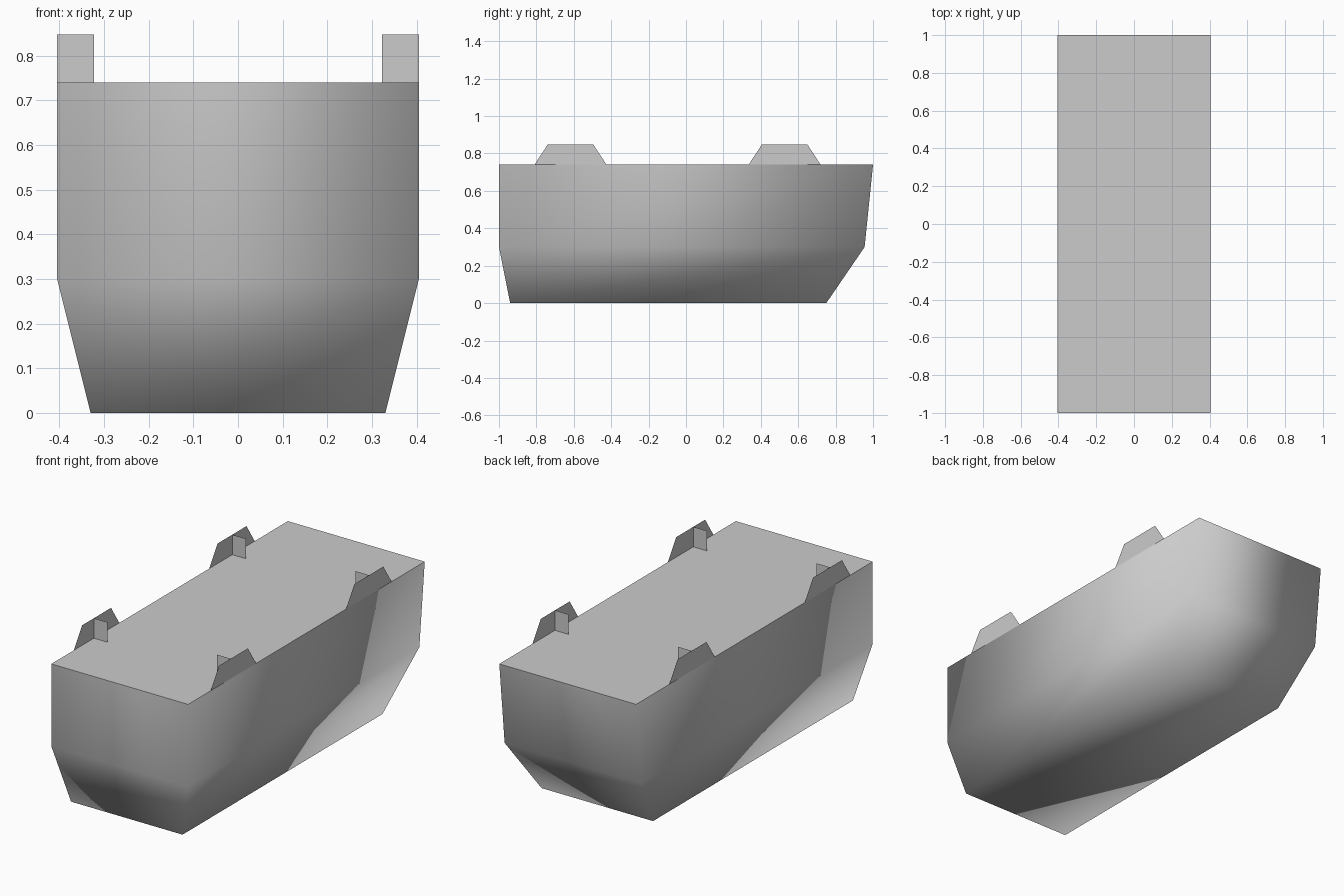
import bpy
import bmesh

cube = bpy.data.objects.get("Cube")
if cube:
    bpy.data.objects.remove(cube, do_unlink=True)

grey = bpy.data.materials.new("plain_grey")
grey.use_nodes = True
colour = (0.6, 0.6, 0.6, 1.0)
grey.diffuse_color = colour
grey.node_tree.nodes["Principled BSDF"].inputs["Base Color"].default_value = colour


def finish(name, bm):
    """Turn a bmesh into a named object with the shared material."""
    mesh = bpy.data.meshes.new(name)
    bm.to_mesh(mesh)
    bm.free()
    mesh.materials.append(grey)
    obj = bpy.data.objects.new(name, mesh)
    bpy.context.collection.objects.link(obj)
    return obj


def panel(name, points):
    """Single flat sheet."""
    bm = bmesh.new()
    bm.faces.new([bm.verts.new(p) for p in points])
    return finish(name, bm)


HALF, DECK, TOP = 0.405, 0.74, 0.847

# Hull: rings of (height, half width, front y, back y), softly shaded below a crisp deck
bm = bmesh.new()
rings = []
for z, w, front, back in [(0, 0.33, -0.94, 0.75),
                          (0.3, HALF, -1, 0.955),
                          (DECK, HALF, -1, 1)]:
    corners = [(-w, front), (w, front), (w, back), (-w, back)]
    rings.append([bm.verts.new((x, y, z)) for x, y in corners])
for low, high in zip(rings, rings[1:]):
    for i in range(4):
        j = (i + 1) % 4
        bm.faces.new((low[i], low[j], high[j], high[i]))
bm.faces.new(rings[0][::-1])
deck = bm.faces.new(rings[-1])
for face in bm.faces:
    face.smooth = face is not deck
for edge in deck.edges:
    edge.smooth = False
bm.normal_update()
finish("hull", bm)

# Four brackets: upright side plate with a cross tab pointing inward
for end, base_a, base_b, tab_y in [("front", -0.81, -0.425, -0.64),
                                   ("back", 0.335, 0.72, 0.53)]:
    for side, s in [("left", 1), ("right", -1)]:
        x, inner, slope = s * HALF, s * 0.323, 0.07
        outline = [(x, base_a, DECK), (x, base_b, DECK),
                   (x, base_b - slope, TOP), (x, base_a + slope, TOP)]
        panel(f"{end}_{side}_bracket_plate", outline[::s])
        tab = [(inner, tab_y, DECK), (x, tab_y, DECK),
               (x, tab_y, TOP), (inner, tab_y, TOP)]
        panel(f"{end}_{side}_bracket_tab", tab[::s])
